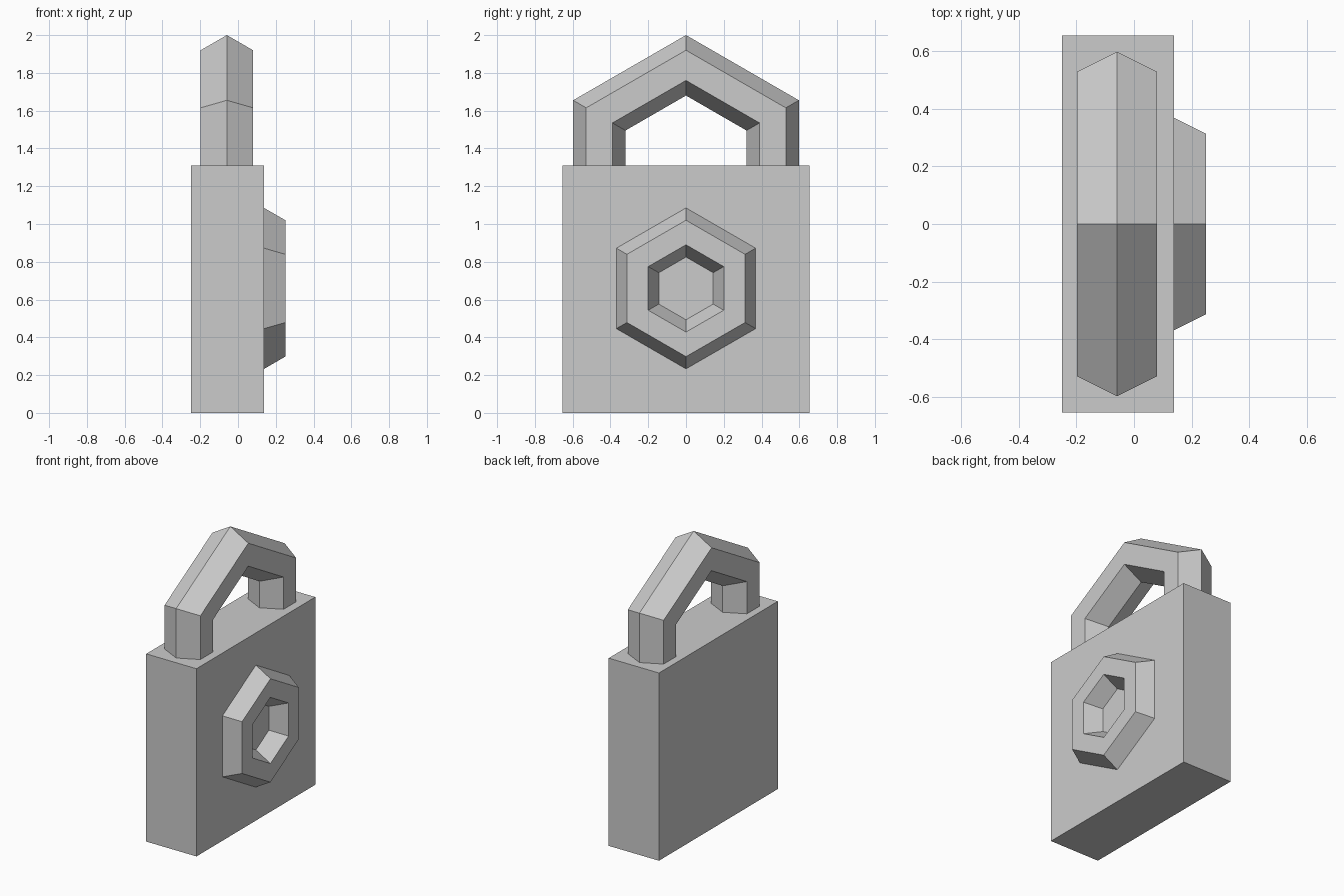
import bpy
from math import pi

if "Cube" in bpy.data.objects:
    bpy.data.objects.remove(bpy.data.objects["Cube"])


def hex_ring(name, location, major, minor):
    # six-sided ring with six-sided section, standing upright, facing x
    bpy.ops.mesh.primitive_torus_add(
        major_segments=6, minor_segments=6, major_radius=major,
        minor_radius=minor, location=location, rotation=(0, pi / 2, 0))
    ring = bpy.context.object
    ring.name = name
    bpy.ops.object.transform_apply(location=False, rotation=True, scale=False)
    bpy.ops.object.shade_flat()
    return ring


# lock body
x_min, x_max, width, height = -0.25, 0.138, 1.31, 1.31
bpy.ops.mesh.primitive_cube_add(
    size=1, location=((x_min + x_max) / 2, 0, height / 2))
body = bpy.context.object
body.name = "lock_body"
body.scale = (x_max - x_min, width, height)
bpy.ops.object.transform_apply(location=False, rotation=False, scale=True)

# shackle: lower half is sunk inside the body
hex_ring("shackle", (-0.059, 0, height), 0.53, 0.16)

# raised keyhole ring, half sunk into the face
hex_ring("keyhole_ring", (x_max, 0, 0.659), 0.296, 0.13)
